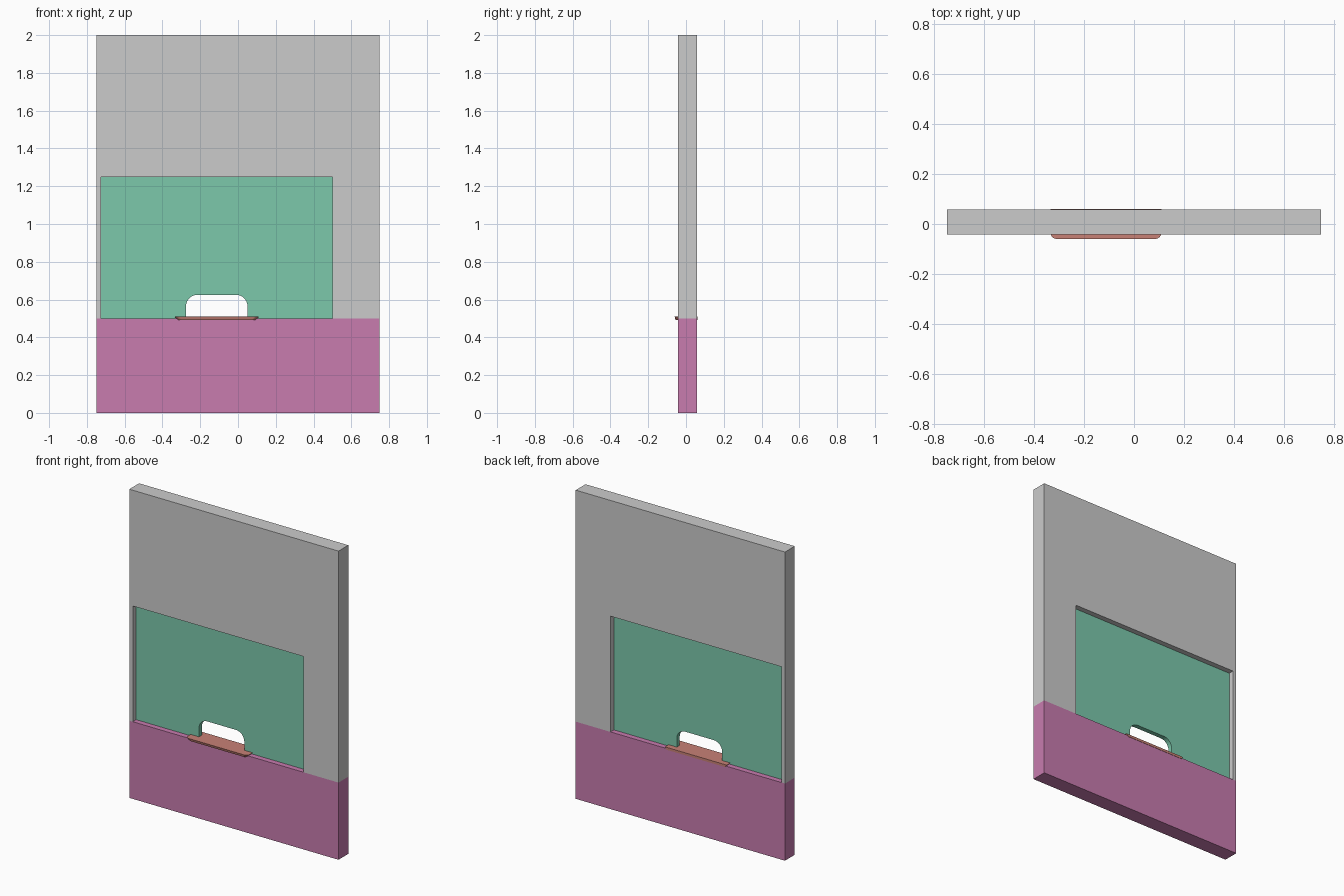
import bpy, bmesh
from math import cos, sin, pi

if "Cube" in bpy.data.objects:
    bpy.data.objects.remove(bpy.data.objects["Cube"])

WALL_Y = (-0.042, 0.058)


def arc(cx, cy, r, a0, a1, n=8):
    return [(cx + r * cos(a0 + (a1 - a0) * i / n),
             cy + r * sin(a0 + (a1 - a0) * i / n)) for i in range(n + 1)]


def paint(obj, color):
    mat = bpy.data.materials.new(obj.name + "_color")
    mat.diffuse_color = (*color, 1)
    mat.use_nodes = True
    mat.node_tree.nodes["Principled BSDF"].inputs["Base Color"].default_value = mat.diffuse_color
    obj.data.materials.append(mat)


def loft(name, rings, color=None):
    """Closed solid between two matching outlines."""
    bm = bmesh.new()
    a, b = [[bm.verts.new(p) for p in ring] for ring in rings]
    bm.faces.new(a)
    bm.faces.new(b[::-1])
    n = len(a)
    for i in range(n):
        j = (i + 1) % n
        bm.faces.new((a[i], b[i], b[j], a[j]))
    bmesh.ops.recalc_face_normals(bm, faces=bm.faces)
    mesh = bpy.data.meshes.new(name)
    bm.to_mesh(mesh)
    bm.free()
    obj = bpy.data.objects.new(name, mesh)
    bpy.context.collection.objects.link(obj)
    if color:
        paint(obj, color)
    bpy.context.view_layer.objects.active = obj
    obj.select_set(True)
    bpy.ops.object.shade_smooth_by_angle(angle=pi / 6)
    obj.select_set(False)
    return obj


def panel(name, outline, y_range, color=None):
    """Extrude an x-z outline through the wall depth."""
    return loft(name, [[(x, y, z) for x, z in outline] for y in y_range], color)


# Lower wall
panel("lower_wall", [(-0.75, 0), (0.75, 0), (0.75, 0.5), (-0.75, 0.5)],
      WALL_Y, (0.58, 0.2, 0.43))

# Upper wall wrapping around the window opening
panel("upper_wall", [(-0.75, 0.5), (-0.725, 0.5), (-0.725, 1.25), (0.5, 1.25),
                     (0.5, 0.5), (0.75, 0.5), (0.75, 2), (-0.75, 2)], WALL_Y)

# Window pane with a rounded pass-through slot at its bottom edge
slot = [(-0.275, 0.5)]
slot += arc(-0.215, 0.565, 0.06, pi, pi / 2)
slot += arc(-0.01, 0.565, 0.06, pi / 2, 0)
slot += [(0.05, 0.5)]
panel("window_pane", [(-0.725, 0.5)] + slot + [(0.5, 0.5), (0.5, 1.25), (-0.725, 1.25)],
      (-0.007, 0.023), (0.2, 0.58, 0.41))


# Counter tray with rounded front corners, tapering toward its underside
def tray_outline(inset, z):
    x, r = 0.222 - inset, 0.025
    front = -0.06 + inset * 0.3
    pts = [(x, 0.06), (-x, 0.06)]
    pts += arc(-x + r, front + r, r, pi, 1.5 * pi)
    pts += arc(x - r, front + r, r, 1.5 * pi, 2 * pi)
    return [(px - 0.1125, py, z) for px, py in pts]


loft("counter_tray", [tray_outline(0, 0.509), tray_outline(0.013, 0.493)],
     (0.58, 0.22, 0.18))
